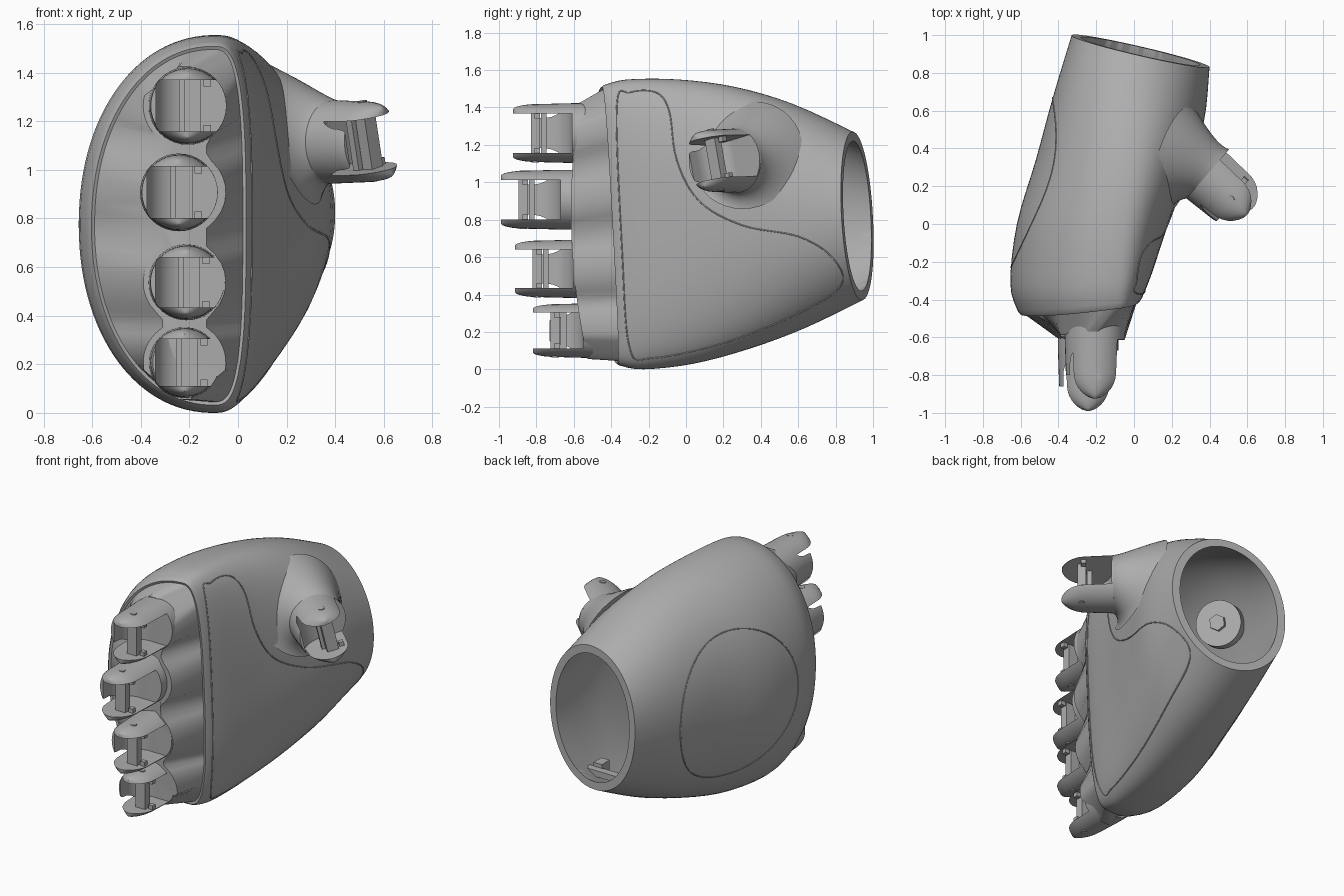
import bpy, bmesh, math
from math import cos, sin, pi, radians, sqrt
from mathutils import Vector, Matrix, Quaternion
from mathutils.bvhtree import BVHTree

cube = bpy.data.objects.get("Cube")
if cube:
    bpy.data.objects.remove(cube)

grey = bpy.data.materials.new("plain_grey")
grey.use_nodes = True
grey.diffuse_color = (0.42, 0.42, 0.42, 1)
grey.node_tree.nodes["Principled BSDF"].inputs["Base Color"].default_value = (0.42, 0.42, 0.42, 1)


def make_object(name, bm):
    bmesh.ops.recalc_face_normals(bm, faces=bm.faces[:])
    mesh = bpy.data.meshes.new(name)
    bm.to_mesh(mesh)
    bm.free()
    mesh.materials.append(grey)
    ob = bpy.data.objects.new(name, mesh)
    bpy.context.collection.objects.link(ob)
    return ob


def loft(name, rings):
    """Skin a list of equal point rings and cap both ends."""
    bm = bmesh.new()
    loops = [[bm.verts.new(p) for p in ring] for ring in rings]
    n = len(loops[0])
    for a, b in zip(loops, loops[1:]):
        for i in range(n):
            bm.faces.new((a[i], a[(i + 1) % n], b[(i + 1) % n], b[i]))
    bm.faces.new(loops[0])
    bm.faces.new(loops[-1][::-1])
    return make_object(name, bm)


def cut(ob, cutter):
    cutter.hide_render = True
    mod = ob.modifiers.new("cut", 'BOOLEAN')
    mod.operation, mod.solver, mod.object = 'DIFFERENCE', 'EXACT', cutter


def finish(ob, angle=35):
    """Bake modifiers, then smooth while keeping hard edges."""
    bpy.context.view_layer.update()
    deps = bpy.context.evaluated_depsgraph_get()
    ob.data = bpy.data.meshes.new_from_object(ob.evaluated_get(deps))
    ob.modifiers.clear()
    bpy.ops.object.select_all(action='DESELECT')
    ob.select_set(True)
    bpy.context.view_layer.objects.active = ob
    bpy.ops.object.shade_smooth_by_angle(angle=radians(angle))


def catmull(pts, steps, closed=False):
    pts = [Vector(p) for p in pts]
    n = len(pts)
    at = (lambda i: pts[i % n]) if closed else (lambda i: pts[max(0, min(n - 1, i))])
    out = []
    for i in range(n if closed else n - 1):
        a, b, c, d = (at(i + k) for k in (-1, 0, 1, 2))
        for s in range(steps):
            t = s / steps
            out.append(0.5 * (2 * b + (c - a) * t + (2 * a - 5 * b + 4 * c - d) * t * t
                              + (3 * b - a - 3 * c + d) * t ** 3))
    return out if closed else out + [pts[-1]]


def section(s, inset=0.0, segs=120):
    """Slanted D-shaped palm section, rounder on the back of the hand."""
    y, xl, xr, zb, zt, xm, slope, n_right = s
    xl, xr, zb, zt = xl + inset, xr - inset, zb + inset, zt - inset
    zm, h = (zb + zt) / 2, (zt - zb) / 2
    ring = []
    for i in range(segs):
        a = 2 * pi * (i + 0.5) / segs
        n, w = (n_right, xr - xm) if cos(a) > 0 else (2.1, xl - xm)
        x = xm + w * (1 - abs(sin(a)) ** n) ** (1 / n)
        z = zm + h * sin(a)
        ring.append((x, y + slope * (x - xm) - 0.055 * (z - zm), z))
    return ring


# Finger sockets: x, y, z, radius, reach
FINGERS = {"index": (-0.207, -0.60, 1.263, 0.160, 0.325), "middle": (-0.243, -0.66, 0.907, 0.160, 0.33),
           "ring": (-0.212, -0.59, 0.537, 0.156, 0.325), "little": (-0.220, -0.53, 0.207, 0.146, 0.29)}

# Palm: y, left, right, bottom, top, crest x, slant, squareness
SECTIONS = [(-0.395, -0.615, 0.045, 0.02, 1.52, -0.10, 0.13, 3.0),
            (-0.27, -0.655, 0.095, 0.00, 1.55, -0.10, 0.08, 2.8),
            (0.00, -0.62, 0.18, 0.03, 1.55, -0.08, 0.0, 2.5),
            (0.30, -0.52, 0.28, 0.11, 1.51, -0.04, -0.08, 2.3),
            (0.60, -0.43, 0.37, 0.22, 1.42, 0.00, -0.16, 2.1),
            (0.915, -0.33, 0.40, 0.37, 1.27, 0.035, -0.23, 2.0)]
front = SECTIONS[0]


def knuckle_ring(base):
    """Scalloped ridge that swells around every finger."""
    ring = []
    for i, (_, _, z) in enumerate(base):
        z = 0.06 + (z - 0.05) * 0.945
        gap = min(abs(z - f[2]) for f in FINGERS.values())
        w = max(0.09, sqrt(max(0, 0.17 ** 2 - gap * gap)))
        w *= min(1, 0.25 + 6 * min(z - 0.05, 1.43 - z))
        side = 1 if cos(2 * pi * (i + 0.5) / len(base)) > 0 else -1
        ring.append((-0.22 + side * w, -0.615 + 0.14 * (z - 0.85) ** 2, z))
    return ring


lip = section((-0.405,) + front[1:], 0.025)
rings = [knuckle_ring(lip), lip, section((-0.41,) + front[1:], 0.012)]
rings += [section(s) for s in catmull(SECTIONS, 4)]
palm = loft("palm_shell", rings)

# Wrist cavity
back = SECTIONS[-1]
inner = [section(s, 0.05) for s in catmull(SECTIONS[2:], 3)]
cavity = loft("cavity_cutter", inner + [section((1.2,) + back[1:], 0.05)])
cut(palm, cavity)
finish(palm)


def ellipse(centre, u, v, segs=40):
    return [centre + u * cos(2 * pi * i / segs) + v * sin(2 * pi * i / segs) for i in range(segs)]


def block(name, centre, size, matrix):
    bm = bmesh.new()
    bmesh.ops.create_cube(bm, size=1, matrix=Matrix.Translation(centre) @ Matrix.Diagonal((*size, 1)))
    ob = make_object(name, bm)
    ob.matrix_world = matrix
    return ob


def disc(name, radius, depth, matrix, segs=20):
    bm = bmesh.new()
    bmesh.ops.create_cone(bm, cap_ends=True, segments=segs, radius1=radius, radius2=radius, depth=depth)
    ob = make_object(name, bm)
    ob.matrix_world = matrix
    return ob


def socket(name, r, tip, matrix, root):
    """Finger socket along local -y: two rounded tongues, one side wall, a hinge post."""
    shape = [(-root, 1, 1), (0, 1, 1), (tip - 0.14, 0.96, 0.97)]
    for k in range(1, 8):
        a = radians(12 * k)
        shape.append((tip - 0.14 + 0.14 * sin(a), 0.96 * cos(a), 0.79 + 0.18 * cos(a)))
    body = loft(name, [ellipse(Vector((0, -d, 0)), Vector((r * sx, 0, 0)), Vector((0, 0, r * sz)))
                       for d, sx, sz in shape])
    body.matrix_world = matrix
    # Slot with a rounded back, open to the front and to one side
    h, bore = 0.66 * r, 0.82 * r
    arc = [(bore * cos(a), 0.14 - bore * sin(a)) for a in (pi - pi * 0.55 * i / 10 for i in range(11))]
    plan = [(-0.4, 0.2), (-bore, 0.2)] + arc + [(0.4, arc[-1][1]), (0.4, 0.7), (-0.4, 0.7)]
    slot = loft("slot_cutter", [[(x, -d, z) for x, d in plan] for z in (-h, h)])
    slot.matrix_world = matrix
    cut(body, slot)
    finish(body)
    bpy.data.objects.remove(slot)
    # Hinge post, stops and pin
    block(name + "_post", (0.02, 0.12 - tip, 0), (0.07, 0.05, 2 * h + 0.01), matrix)
    block(name + "_strut", (-0.02, 0.165 - tip, 0), (0.03, 0.03, 2 * h + 0.01), matrix)
    for side, z in (("upper", h - 0.012), ("lower", 0.012 - h)):
        block(f"{name}_{side}_stop", (0.08, 0.13 - tip, z), (0.03, 0.03, 0.03), matrix)
    disc(name + "_pin", 0.02, 1.96 * r, matrix @ Matrix.Translation((0.015, 0.12 - tip, 0)))


for finger, (x, y, z, r, reach) in FINGERS.items():
    socket(finger + "_finger_socket", r, reach, Matrix.Translation((x, y, z)), 0.1)

# Thumb socket and its flared mount
thumb_turn = Quaternion((0, 0, 1), radians(49)) @ Quaternion((0, 1, 0), radians(-13))
thumb_at = Vector((0.39, 0.265, 1.115))
socket("thumb_socket", 0.172, 0.30, Matrix.Translation(thumb_at) @ thumb_turn.to_matrix().to_4x4(), 0.01)
outward = Vector((0.9, -0.26, 0.33)).normalized()
base_turn = (thumb_turn @ Vector((0, -1, 0))).rotation_difference(outward) @ thumb_turn
root, bend = Vector((0.22, 0.33, 1.145)), Vector((0.30, 0.285, 1.145))
rings = []
for i in range(13):
    t = i / 12
    p = root * (1 - t) ** 2 + bend * 2 * t * (1 - t) + thumb_at * t * t
    q = base_turn.slerp(thumb_turn, t)
    r = 0.172 + 0.133 * (1 - t) ** 1.6
    rings.append(ellipse(p, q @ Vector((r, 0, 0)), q @ Vector((0, 0, r))))
mount = loft("thumb_mount", rings)
cut(mount, cavity)
finish(mount)
bpy.data.objects.remove(cavity)

# Round boss with a hexagonal stud inside the wrist
axis = Vector((0.8, 0.5, -0.3)).to_track_quat('Z', 'Y').to_matrix().to_4x4()
boss_at = Matrix.Translation((-0.29, 0.45, 1.01)) @ axis
finish(disc("wrist_boss", 0.14, 0.08, boss_at, 32))
disc("wrist_boss_stud", 0.05, 0.14, boss_at, 6)

# Clips on the cavity floor
block("wrist_clip_bar", (0.05, 0.76, 0.385), (0.26, 0.05, 0.04), Matrix())
block("wrist_clip_latch", (0.12, 0.70, 0.39), (0.06, 0.08, 0.08), Matrix())

# Panel seams laid on the palm surface
bm = bmesh.new()
bm.from_mesh(palm.data)
surface = BVHTree.FromBMesh(bm)
bm.free()


def seam(name, outline, side):
    curve = bpy.data.curves.new(name, 'CURVE')
    curve.dimensions, curve.bevel_depth, curve.bevel_resolution = '3D', 0.004, 1
    hits = [surface.ray_cast(Vector((2 * side, y, z)), Vector((-side, 0, 0)))[0] for y, z in outline]
    hits = [p for p in hits if p]
    line = curve.splines.new('POLY')
    line.points.add(len(hits) - 1)
    for point, p in zip(line.points, hits):
        point.co = (*p, 1)
    line.use_cyclic_u = True
    curve.materials.append(grey)
    bpy.context.collection.objects.link(bpy.data.objects.new(name, curve))


inner_outline = [(-0.37, 1.40), (-0.30, 1.48), (-0.16, 1.48), (-0.09, 1.38), (-0.05, 1.12),
                 (0.07, 0.90), (0.30, 0.77), (0.60, 0.71), (0.78, 0.60), (0.83, 0.45),
                 (0.60, 0.30), (0.20, 0.14), (-0.18, 0.06), (-0.30, 0.11), (-0.34, 0.60)]
seam("palm_panel_seam", catmull(inner_outline, 6, True), 1)
seam("back_panel_seam", [(0.22 + 0.45 * cos(2 * pi * i / 64), 0.78 + 0.47 * sin(2 * pi * i / 64))
                         for i in range(64)], -1)
